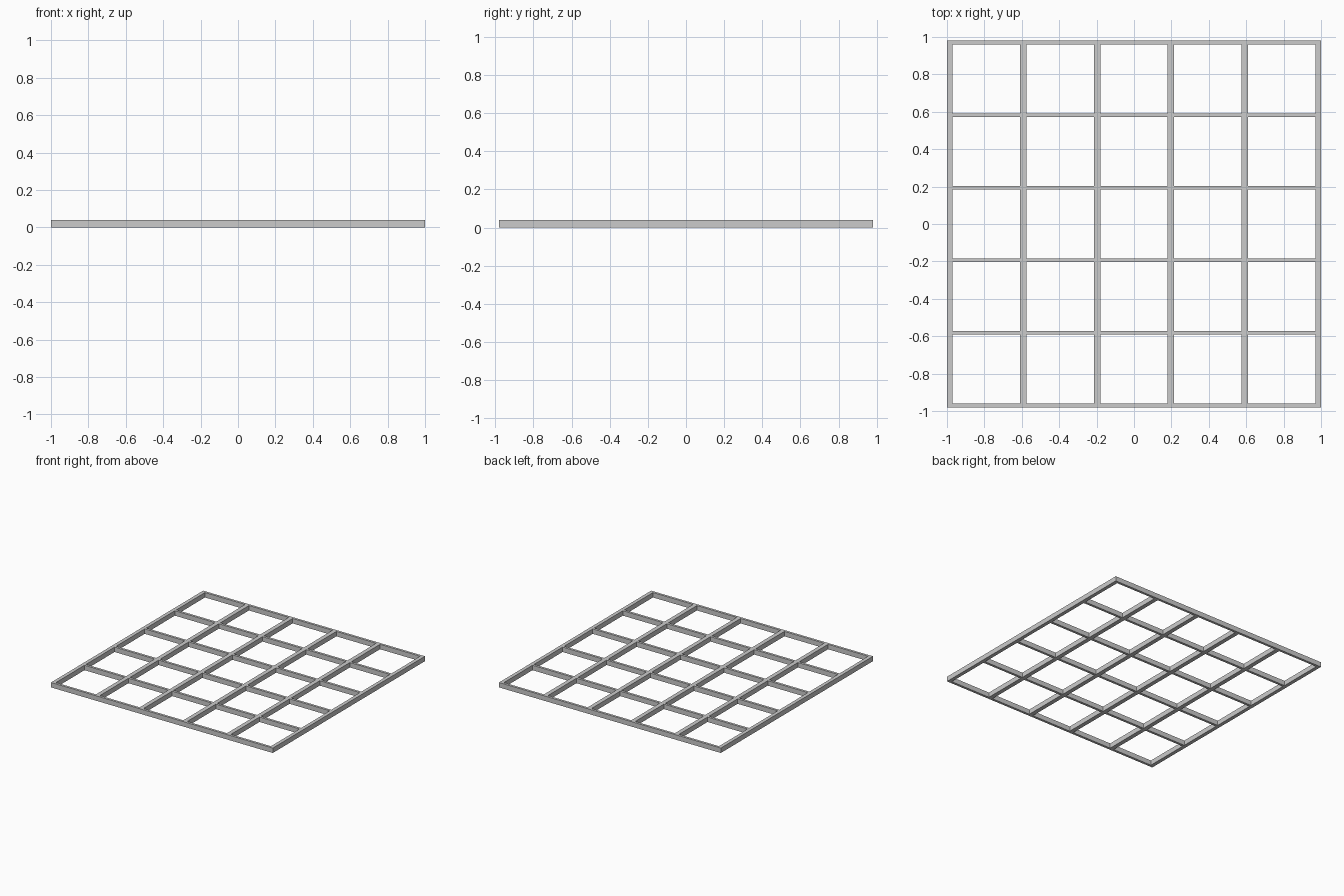
import bpy

if "Cube" in bpy.data.objects:
    bpy.data.objects.remove(bpy.data.objects["Cube"])

H = 0.04             # height of the grille
HALF_Y = 0.98        # half depth
RAIL_W, SLAT_W, EDGE_W = 0.035, 0.02, 0.03


def bar(name, x0, x1, y0, y1, z0=0.0, z1=H):
    bpy.ops.mesh.primitive_cube_add(
        size=1, location=((x0 + x1) / 2, (y0 + y1) / 2, (z0 + z1) / 2))
    ob = bpy.context.object
    ob.name = name
    ob.scale = (x1 - x0, y1 - y0, z1 - z0)
    bpy.ops.object.transform_apply(location=False, rotation=False, scale=True)
    return ob


# Long rails running front to back
rails = []
for i in range(6):
    w = EDGE_W if i in (0, 5) else RAIL_W
    c = -0.985 + i * 0.394
    rails.append((c - w / 2, c + w / 2))
    bar("side_rail" if i in (0, 5) else "inner_rail", *rails[-1], -HALF_Y, HALF_Y)

# Short cross slats fitted between the rails
for j in range(6):
    y = -HALF_Y + SLAT_W / 2 + j * (2 * HALF_Y - SLAT_W) / 5
    for (_, left), (right, _) in zip(rails, rails[1:]):
        bar("cross_slat", left, right, y - SLAT_W / 2, y + SLAT_W / 2)
